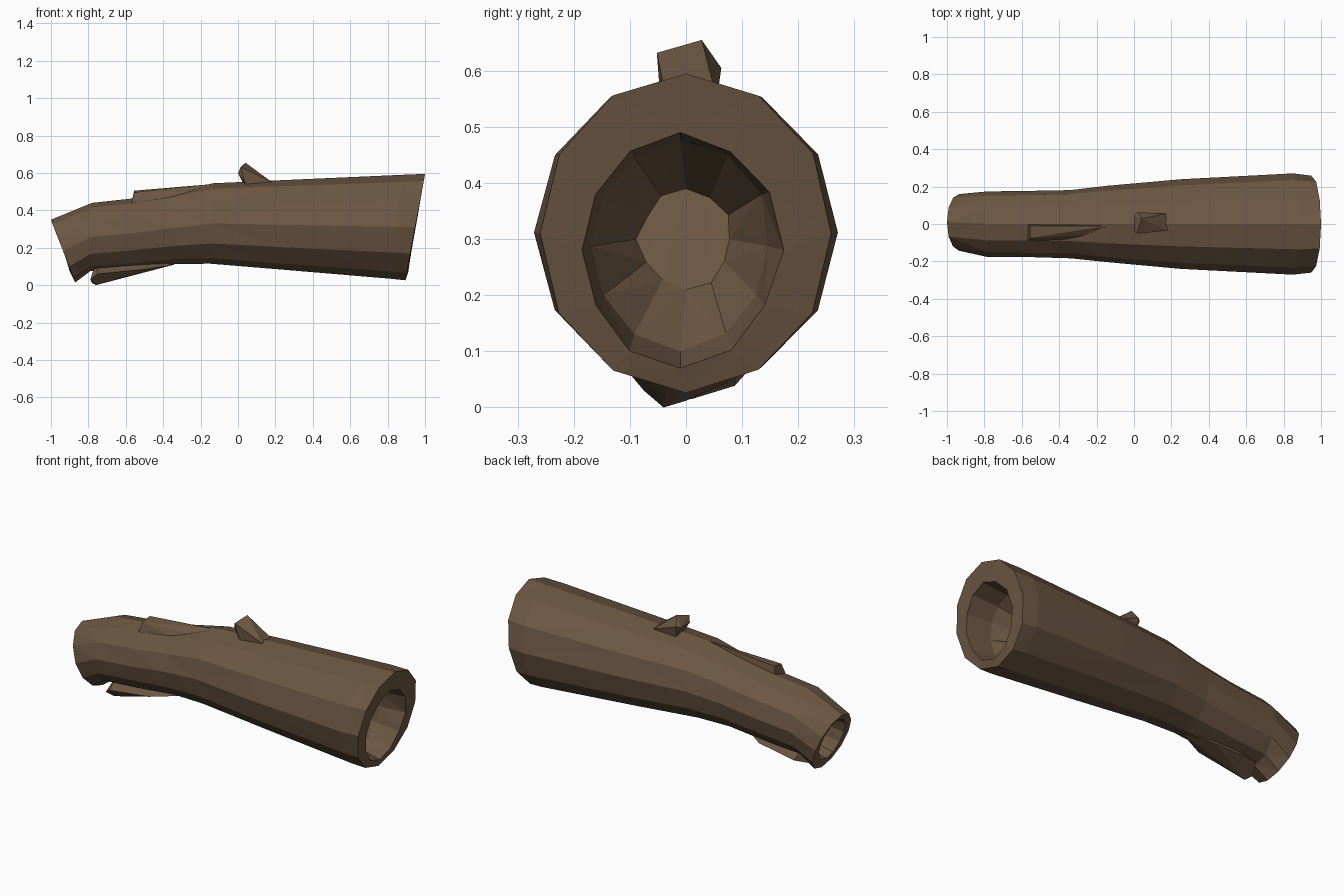
import bpy, bmesh, math, random
from mathutils import Vector

random.seed(4)
bark = bpy.data.materials.new("brown bark")
bark.diffuse_color = (0.150, 0.095, 0.056, 1)
N = 12


def finish(name, bm):
    bmesh.ops.recalc_face_normals(bm, faces=bm.faces)
    me = bpy.data.meshes.new(name)
    bm.to_mesh(me)
    bm.free()
    me.materials.append(bark)
    ob = bpy.data.objects.new(name, me)
    bpy.context.collection.objects.link(ob)
    return ob


def ring(bm, x_top, x_bot, z_top, z_bot, half_y, y0=0.0, jit=0.0):
    """Tilted oval ring; first vertex sits at the top."""
    verts = []
    for i in range(N):
        a = 2 * math.pi * i / N
        t = (1 + math.cos(a)) / 2
        k = 1 - random.uniform(0, jit) * abs(math.sin(a))
        zc, rz = (z_top + z_bot) / 2, (z_top - z_bot) / 2
        verts.append(bm.verts.new((x_bot + (x_top - x_bot) * t,
                                   y0 + half_y * k * math.sin(a),
                                   zc + rz * math.cos(a) * k)))
    return verts


# Hollow log: from the bottom of the left hollow, over the bark, into the right hollow
sections = [
    # left hollow
    (-0.70, -0.68, 0.31, 0.17, 0.06, 0.01, 0.10),
    (-0.88, -0.80, 0.33, 0.10, 0.10, 0.01, 0.08),
    (-0.975, -0.90, 0.315, 0.075, 0.115, 0.01, 0.08),
    # bark
    (-1.00, -0.87, 0.35, 0.015, 0.155, 0.01, 0.04),
    (-0.78, -0.79, 0.44, 0.075, 0.177, 0.0, 0.03),
    (-0.55, -0.58, 0.465, 0.09, 0.180, 0.0, 0.03),
    (-0.34, -0.34, 0.500, 0.112, 0.185, 0.0, 0.03),
    (-0.13, -0.15, 0.545, 0.115, 0.208, 0.0, 0.02),
    (0.25, 0.25, 0.562, 0.082, 0.240, 0.0, 0.01),
    (0.88, 0.82, 0.590, 0.034, 0.272, 0.0, 0.01),
    (1.00, 0.895, 0.595, 0.026, 0.262, 0.0, 0.03),
    # right hollow
    (0.98, 0.91, 0.490, 0.070, 0.185, -0.01, 0.08),
    (0.82, 0.78, 0.475, 0.100, 0.170, -0.01, 0.10),
    (0.60, 0.66, 0.390, 0.210, 0.090, 0.0, 0.15),
]
bm = bmesh.new()
rings = [ring(bm, *s) for s in sections]
for a, b in zip(rings, rings[1:]):
    for i in range(N):
        j = (i + 1) % N
        bm.faces.new((a[i], a[j], b[j], b[i]))
bm.faces.new(rings[0])
bm.faces.new(rings[-1])
bmesh.ops.triangulate(bm, faces=bm.faces)
finish("hollow_log", bm)


def hull(name, points):
    bm = bmesh.new()
    for p in points:
        bm.verts.new(Vector(p))
    bmesh.ops.convex_hull(bm, input=bm.verts)
    return finish(name, bm)


# Snapped branch stub leaning to the left
hull("branch_stub", [
    (0.015, -0.052, 0.632), (0.04, 0.028, 0.655), (0.02, 0.063, 0.605),
    (0.0, 0.045, 0.60), (0.0, -0.035, 0.60),
    (0.18, -0.035, 0.552), (0.17, 0.055, 0.55), (0.03, 0.05, 0.54), (0.04, -0.045, 0.54)])

# Raised bark flake on top
hull("top_bark_flake", [
    (-0.555, -0.01, 0.505), (-0.555, -0.075, 0.495), (-0.57, -0.09, 0.44),
    (-0.57, 0.0, 0.44), (-0.27, -0.015, 0.515), (-0.27, -0.06, 0.50),
    (-0.14, -0.01, 0.54), (-0.30, -0.09, 0.45)])

# Bark flake hanging under the narrow end
hull("lower_bark_flake", [
    (-0.76, -0.04, 0.0), (-0.79, -0.075, 0.03), (-0.75, -0.10, 0.06),
    (-0.78, 0.0, 0.012), (-0.74, 0.075, 0.045), (-0.50, -0.09, 0.085),
    (-0.50, 0.05, 0.07), (-0.34, -0.03, 0.11), (-0.55, 0.0, 0.14), (-0.76, 0.0, 0.12)])
